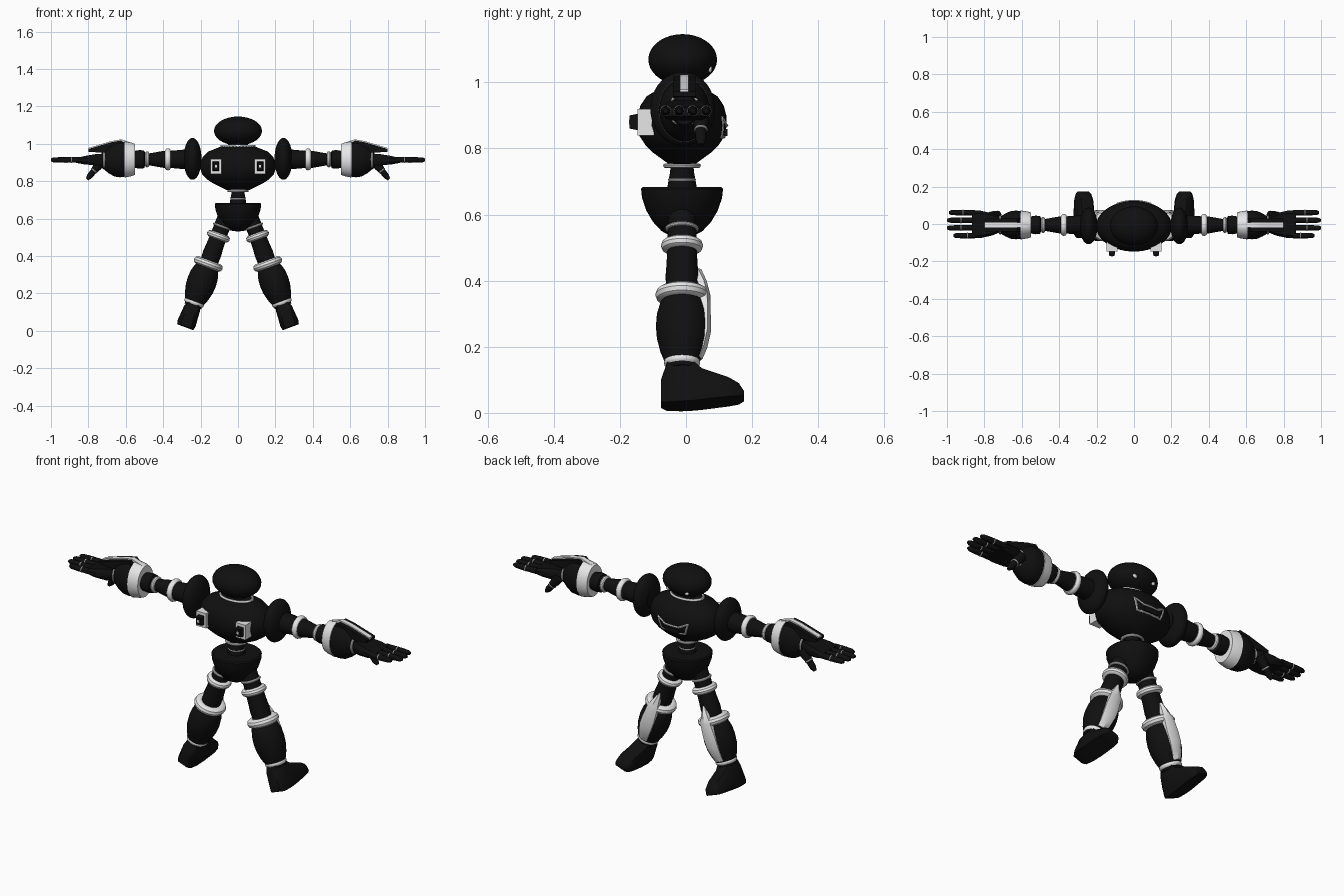
import bpy, bmesh, math
from mathutils import Matrix, Vector

if "Cube" in bpy.data.objects:
    bpy.data.objects.remove(bpy.data.objects["Cube"])

def material(name, c):
    m = bpy.data.materials.new(name)
    m.diffuse_color = (c, c, c, 1)
    m.use_nodes = True
    m.node_tree.nodes["Principled BSDF"].inputs["Base Color"].default_value = m.diffuse_color
    return m

BLACK = material("black", 0.005)
WHITE = material("white", 0.8)
T, S, R = Matrix.Translation, lambda x, y, z: Matrix.Diagonal((x, y, z, 1)), Matrix.Rotation
MIRROR = S(-1, 1, 1)

def finish(name, bm, mat, M):
    bmesh.ops.transform(bm, matrix=M, verts=bm.verts)
    bmesh.ops.recalc_face_normals(bm, faces=bm.faces)
    me = bpy.data.meshes.new(name)
    bm.to_mesh(me)
    bm.free()
    me.materials.append(mat)
    ob = bpy.data.objects.new(name, me)
    bpy.context.collection.objects.link(ob)
    return ob

def loft(name, rings, mat, M, loop=False):
    """Skin a list of equal-length rings; cap the ends unless looped."""
    bm = bmesh.new()
    vs = [[bm.verts.new(p) for p in ring] for ring in rings]
    n, k = len(vs), len(vs[0])
    for i in range(n if loop else n - 1):
        a, b = vs[i], vs[(i + 1) % n]
        for j in range(k):
            bm.faces.new((a[j], a[(j + 1) % k], b[(j + 1) % k], b[j]))
    if not loop:
        bm.faces.new(vs[0])
        bm.faces.new(vs[-1])
    return finish(name, bm, mat, M)

def lathe(name, prof, mat, M=Matrix(), loop=False, seg=32):
    """Revolve (radius, height) points about local z."""
    ang = [2 * math.pi * j / seg for j in range(seg)]
    return loft(name, [[(r * math.cos(a), r * math.sin(a), h) for a in ang]
                       for r, h in prof], mat, M, loop)

def ring(name, rad, thick, h, M, tall=None, mat=WHITE):
    tall = tall or thick
    prof = [(rad + thick * math.cos(i * math.pi / 5), h + tall * math.sin(i * math.pi / 5))
            for i in range(10)]
    return lathe(name, prof, mat, M, True)

def ball(name, centre, semi, mat, M=Matrix()):
    bm = bmesh.new()
    bmesh.ops.create_uvsphere(bm, u_segments=32, v_segments=18, radius=1)
    return finish(name, bm, mat, M @ T(centre) @ S(*semi))

def box(name, centre, size, mat, M=Matrix(), taper=1.0):
    """Box whose -y side may be tapered."""
    bm = bmesh.new()
    bmesh.ops.create_cube(bm, size=1)
    for v in bm.verts:
        if v.co.y < 0:
            v.co.x *= taper
            v.co.z *= taper
    return finish(name, bm, mat, M @ T(centre) @ S(*size))

def prism(name, outline, half, mat, M):
    """Extrude an (x, z) outline along y."""
    return loft(name, [[(x, y, z) for x, z in outline] for y in (-half, half)], mat, M)

CY = -0.012

# Head, eyes, collar
ball("head", (0, -0.01, 1.069), (0.128, 0.104, 0.077), BLACK)
lathe("neck", [(0.055, 0.96), (0.05, 1.03)], BLACK, T((0, CY, 0)))
for s in (-1, 1):
    ball("eye", (s * 0.055, 0.073, 1.04), (0.013, 0.006, 0.011), WHITE)
TORSO = [(0.05, 0.992), (0.085, 0.988), (0.16, 0.958), (0.188, 0.93), (0.2, 0.9),
         (0.202, 0.87), (0.192, 0.838), (0.165, 0.81), (0.13, 0.787), (0.06, 0.753)]
BODY = T((0, CY, 0)) @ S(1, 0.67, 1)
lathe("torso", TORSO, BLACK, BODY, seg=48)
ring("collar", 0.088, 0.007, 0.988, BODY)

# Chest outline following the torso surface
def torso_y(x, z):
    for (r0, z0), (r1, z1) in zip(TORSO, TORSO[1:]):
        if z1 <= z <= z0:
            r = r0 + (r1 - r0) * (z0 - z) / (z0 - z1)
            return CY + 0.67 * math.sqrt(max(r * r - x * x, 0))
    return 0

corners = [(-0.09, 0.895), (-0.04, 0.87), (0.04, 0.87), (0.09, 0.895), (0.07, 0.835), (-0.07, 0.835)]
path = []
for (x0, z0), (x1, z1) in zip(corners, corners[1:] + corners[:1]):
    for i in range(6):
        x, z = x0 + (x1 - x0) * i / 6, z0 + (z1 - z0) * i / 6
        path.append((x, torso_y(x, z), z))
cu = bpy.data.curves.new("chest_outline", "CURVE")
cu.dimensions, cu.bevel_depth, cu.bevel_resolution = "3D", 0.005, 1
sp = cu.splines.new("POLY")
sp.points.add(len(path) - 1)
for p, co in zip(sp.points, path):
    p.co = (*co, 1)
sp.use_cyclic_u = True
cu.materials.append(WHITE)
outline = bpy.data.objects.new("chest_outline", cu)
bpy.context.collection.objects.link(outline)
bpy.context.view_layer.objects.active = outline
outline.select_set(True)
bpy.ops.object.convert(target="MESH")
box("chest_plate", (0, 0.108, 0.848), (0.08, 0.036, 0.022), BLACK)

# Waist and pelvis
WAIST = T((0, CY, 0))
lathe("waist", [(0.034, 0.76), (0.036, 0.73), (0.045, 0.68)], BLACK, WAIST)
ring("waist_ring_upper", 0.05, 0.007, 0.748, WAIST)
ring("waist_ring_lower", 0.038, 0.004, 0.706, WAIST)
lathe("pelvis", [(0.04, 0.684), (0.118, 0.684), (0.124, 0.678), (0.121, 0.65), (0.108, 0.612),
                 (0.088, 0.578), (0.062, 0.55), (0.035, 0.536), (0.01, 0.532)], BLACK, WAIST)

for s, side in ((1, "right"), (-1, "left")):
    X = Matrix() if s > 0 else MIRROR
    # Square thruster on the torso
    box(side + "_thruster_frame", (0.118, -0.122, 0.88), (0.06, 0.05, 0.08), WHITE, X)
    box(side + "_thruster", (0.118, -0.138, 0.88), (0.046, 0.066, 0.066), BLACK, X, 0.6)
    box(side + "_thruster_light", (0.118, -0.17, 0.88), (0.012, 0.006, 0.014), WHITE, X)

    # Arm, local z runs outward along x
    ball(side + "_shoulder_pad", (0.243, -0.01, 0.92), (0.048, 0.098, 0.112), BLACK, X)
    A = X @ T((0, -0.005, 0.917)) @ R(math.pi / 2, 4, "Y")
    lathe(side + "_upper_arm", [(0.05, 0.2), (0.052, 0.29), (0.046, 0.36), (0.045, 0.4),
                                (0.031, 0.48), (0.03, 0.5)], BLACK, A)
    ring(side + "_arm_ring", 0.045, 0.014, 0.375, A, 0.016)
    ring(side + "_elbow_ring", 0.032, 0.011, 0.486, A)
    lathe(side + "_elbow", [(0.03, 0.495), (0.047, 0.502), (0.05, 0.525), (0.044, 0.56)], BLACK, A)
    G = A @ S(1, 0.8, 1)
    lathe(side + "_gauntlet_band", [(0.04, 0.552), (0.083, 0.552), (0.09, 0.57), (0.097, 0.607), (0.05, 0.61)], WHITE, G)
    lathe(side + "_gauntlet", [(0.05, 0.6), (0.092, 0.605), (0.096, 0.63), (0.092, 0.66), (0.075, 0.69),
                               (0.055, 0.715), (0.045, 0.73)], BLACK, G)
    ring(side + "_wrist_ring", 0.045, 0.006, 0.715, A)
    prism(side + "_gauntlet_fin", [(0.59, 0.98), (0.625, 1.018), (0.68, 1.008), (0.8, 0.972), (0.8, 0.957), (0.66, 0.95)],
          0.035, BLACK, X @ T((0, -0.005, 0)))
    prism(side + "_fin_stripe", [(0.56, 0.98), (0.565, 1.004), (0.625, 1.024), (0.68, 1.014), (0.8, 0.978),
                                 (0.8, 0.968), (0.66, 0.98)], 0.013, WHITE, X @ T((0, -0.005, 0)))
    # Hand and fingers
    hand = []
    for x, w, top, bot in ((0.71, 0.04, 0.945, 0.885), (0.76, 0.06, 0.945, 0.885),
                           (0.82, 0.073, 0.935, 0.89), (0.865, 0.074, 0.925, 0.898)):
        m = (top - bot) * 0.3
        hand.append([(x, -w, bot + m), (x, -w * .8, bot), (x, w * .8, bot), (x, w, bot + m),
                     (x, w, top - m), (x, w * .8, top), (x, -w * .8, top), (x, -w, top - m)])
    loft(side + "_hand", hand, BLACK, X @ T((0, -0.002, 0)))
    for i, (y, tip) in enumerate(((0.061, 0.99), (0.02, 1.0), (-0.021, 1.0), (-0.062, 0.965))):
        F = X @ T((0, y, 0.914)) @ R(math.pi / 2, 4, "Y")
        lathe(f"{side}_finger_{i}", [(0.015, 0.85), (0.015, tip - 0.05), (0.013, tip - 0.012), (0.007, tip)],
              BLACK, F, seg=12)
        ring(f"{side}_finger_ring_{i}", 0.0125, 0.004, tip - 0.075, F)
    q = Vector((0.08, 0.0, -0.1)).to_track_quat("Z", "Y").to_matrix().to_4x4()
    TH = X @ T((0.735, 0.045, 0.9)) @ q
    lathe(side + "_thumb", [(0.026, -0.01), (0.024, 0.03), (0.017, 0.06), (0.016, 0.095), (0.008, 0.115)],
          BLACK, TH, seg=14)
    ring(side + "_thumb_ring", 0.017, 0.004, 0.055, TH)

    # Leg, local -z runs down the splayed leg
    L = X @ T((0.07, CY, 0.6)) @ R(math.radians(-20.1), 4, "Y")
    lathe(side + "_thigh", [(0.042, 0.03), (0.044, -0.1), (0.047, -0.16), (0.05, -0.2), (0.045, -0.28)], BLACK, L)
    ring(side + "_hip_joint_ring", 0.045, 0.006, -0.045, L)
    ring(side + "_hip_ring", 0.044, 0.02, -0.1, L, 0.019)
    ring(side + "_knee_ring", 0.057, 0.024, -0.258, L, 0.022)
    lathe(side + "_calf", [(0.05, -0.26), (0.066, -0.285), (0.076, -0.32), (0.079, -0.36), (0.076, -0.4),
                           (0.066, -0.44), (0.052, -0.475), (0.046, -0.5)], BLACK, L)
    ring(side + "_ankle_ring", 0.046, 0.009, -0.477, L, 0.012)
    # Pointed shin guard
    shin = []
    for t, y, w in ((0.175, 0.058, 0.004), (0.215, 0.075, 0.018), (0.26, 0.086, 0.03), (0.33, 0.087, 0.036),
                    (0.38, 0.087, 0.035), (0.43, 0.076, 0.029), (0.465, 0.062, 0.023)):
        shin.append([(-w, y - 0.01, -t), (0, y, -t), (w, y - 0.01, -t), (w, y - 0.03, -t), (-w, y - 0.03, -t)])
    loft(side + "_shin_guard", shin, WHITE, L)
    # Foot
    foot = []
    for y, a, b, w in ((-0.064, 0.54, 0.613, 0.03), (-0.045, 0.485, 0.618, 0.044), (0.0, 0.478, 0.617, 0.05),
                       (0.035, 0.484, 0.615, 0.05), (0.06, 0.507, 0.612, 0.051), (0.14, 0.535, 0.602, 0.049),
                       (0.172, 0.553, 0.598, 0.042), (0.187, 0.575, 0.592, 0.03)):
        m = (b - a) * 0.25
        foot.append([(-w * .65, y, -a), (w * .65, y, -a), (w * .9, y, -a - m), (w, y, -b + m * .6),
                     (w * .92, y, -b), (-w * .92, y, -b), (-w, y, -b + m * .6), (-w * .9, y, -a - m)])
    loft(side + "_foot", foot, BLACK, L)

# Smooth shading with sharp edges kept
for ob in bpy.context.scene.objects:
    ob.select_set(ob.type == "MESH")
bpy.context.view_layer.objects.active = bpy.data.objects["head"]
bpy.ops.object.shade_smooth_by_angle(angle=math.radians(35))
